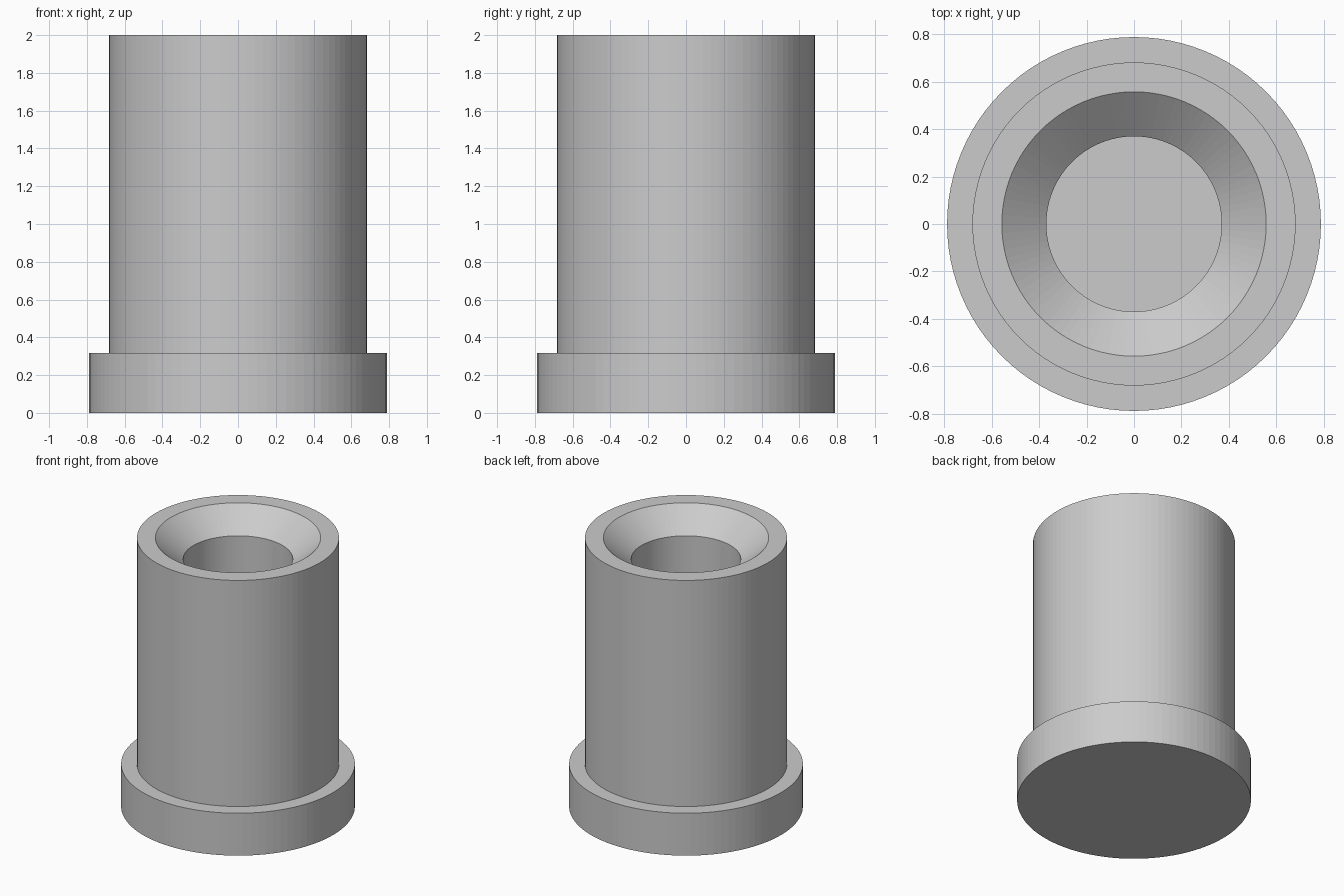
import bpy
import bmesh
import math

cube = bpy.data.objects.get("Cube")
if cube:
    bpy.data.objects.remove(cube, do_unlink=True)

SEGMENTS = 96

# Plain grey finish
grey = bpy.data.materials.new("light_grey")
grey.use_nodes = True
colour = (0.6, 0.6, 0.6, 1.0)
grey.diffuse_color = colour
grey.node_tree.nodes["Principled BSDF"].inputs["Base Color"].default_value = colour


def lathe(name, profile):
    """Revolve (radius, height) points about z; radius 0 closes an end."""
    bm = bmesh.new()
    verts = [bm.verts.new((r, 0, z)) for r, z in profile]
    edges = [bm.edges.new(pair) for pair in zip(verts, verts[1:])]
    bmesh.ops.spin(bm, geom=verts + edges, cent=(0, 0, 0), axis=(0, 0, 1),
                   angle=math.tau, steps=SEGMENTS)
    bmesh.ops.remove_doubles(bm, verts=bm.verts, dist=0.0001)
    bmesh.ops.recalc_face_normals(bm, faces=bm.faces)
    mesh = bpy.data.meshes.new(name)
    bm.to_mesh(mesh)
    bm.free()
    mesh.materials.append(grey)
    obj = bpy.data.objects.new(name, mesh)
    bpy.context.collection.objects.link(obj)
    return obj


# Flanged sleeve with a countersunk blind bore
lathe("flanged_sleeve", [
    (0, 0), (0.789, 0),              # underside
    (0.789, 0.316), (0.682, 0.316),  # flange
    (0.682, 2), (0.558, 2),          # barrel and rim
    (0.37, 1.842),                   # countersink
    (0.37, 0.28), (0, 0.28),         # bore and floor
])
